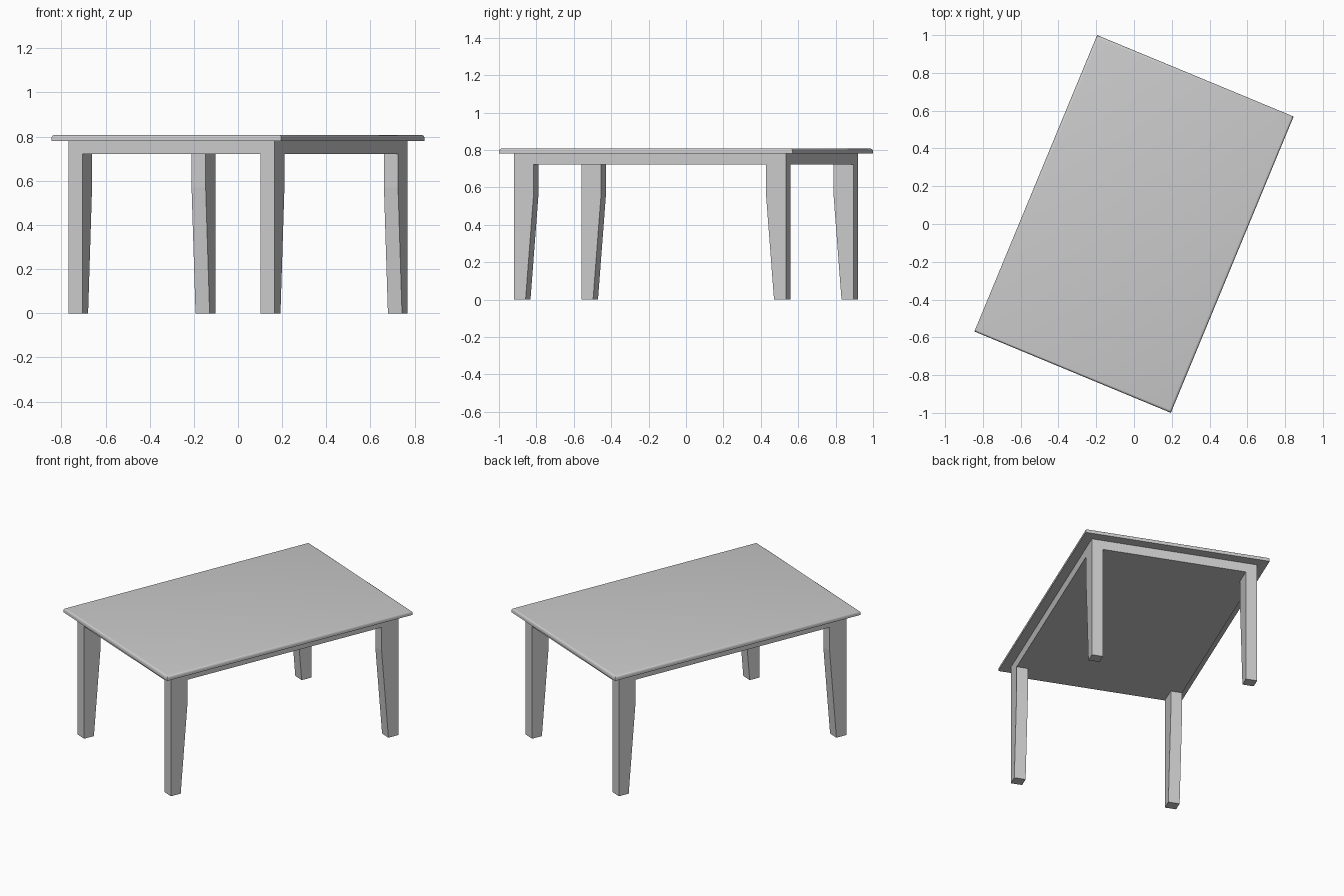
import bpy, bmesh, math

if "Cube" in bpy.data.objects:
    bpy.data.objects.remove(bpy.data.objects["Cube"])

TURN = math.radians(-22.5)      # the whole table is turned about z
FRAME_X, FRAME_Y = 0.506, 0.787  # half size of the apron / leg footprint
APRON_Z, TOP_Z, HEIGHT = 0.722, 0.781, 0.808


def new_object(name, bm):
    bmesh.ops.recalc_face_normals(bm, faces=bm.faces)
    mesh = bpy.data.meshes.new(name)
    bm.to_mesh(mesh)
    bm.free()
    obj = bpy.data.objects.new(name, mesh)
    obj.rotation_euler.z = TURN
    bpy.context.collection.objects.link(obj)
    return obj


def slab(hx, hy, z0, z1):
    bm = bmesh.new()
    bmesh.ops.create_cube(bm, size=1)
    for v in bm.verts:
        v.co = (v.co.x * 2 * hx, v.co.y * 2 * hy, z0 + (v.co.z + 0.5) * (z1 - z0))
    return bm


# Table top with a softly rounded upper edge
bm = slab(0.563, 0.849, TOP_Z, HEIGHT)
upper = [e for e in bm.edges if all(v.co.z > HEIGHT - 0.001 for v in e.verts)]
bmesh.ops.bevel(bm, geom=upper, offset=0.014, segments=4, profile=0.5, affect='EDGES')
top = new_object("table_top", bm)
bpy.context.view_layer.objects.active = top
top.select_set(True)
bpy.ops.object.shade_smooth_by_angle(angle=math.radians(30))

# Solid apron block under the top
new_object("apron", slab(FRAME_X, FRAME_Y, APRON_Z, TOP_Z))

# Legs: side profile tapering on the inner face, extruded and mirrored
LEG_W, LEG_FOOT, LEG_TOP = 0.069, 0.068, 0.115
profile = [(0, 0), (LEG_FOOT, 0), (LEG_TOP, 0.57), (LEG_TOP, APRON_Z), (0, APRON_Z)]
bm = bmesh.new()
face = bm.faces.new([bm.verts.new((FRAME_X, FRAME_Y - d, z)) for d, z in profile])
side = bmesh.ops.extrude_face_region(bm, geom=[face])
bmesh.ops.translate(bm, vec=(-LEG_W, 0, 0),
                    verts=[g for g in side["geom"] if isinstance(g, bmesh.types.BMVert)])
legs = new_object("legs", bm)
mirror = legs.modifiers.new("mirror", 'MIRROR')
mirror.use_axis = (True, True, False)
mirror.use_mirror_merge = False
